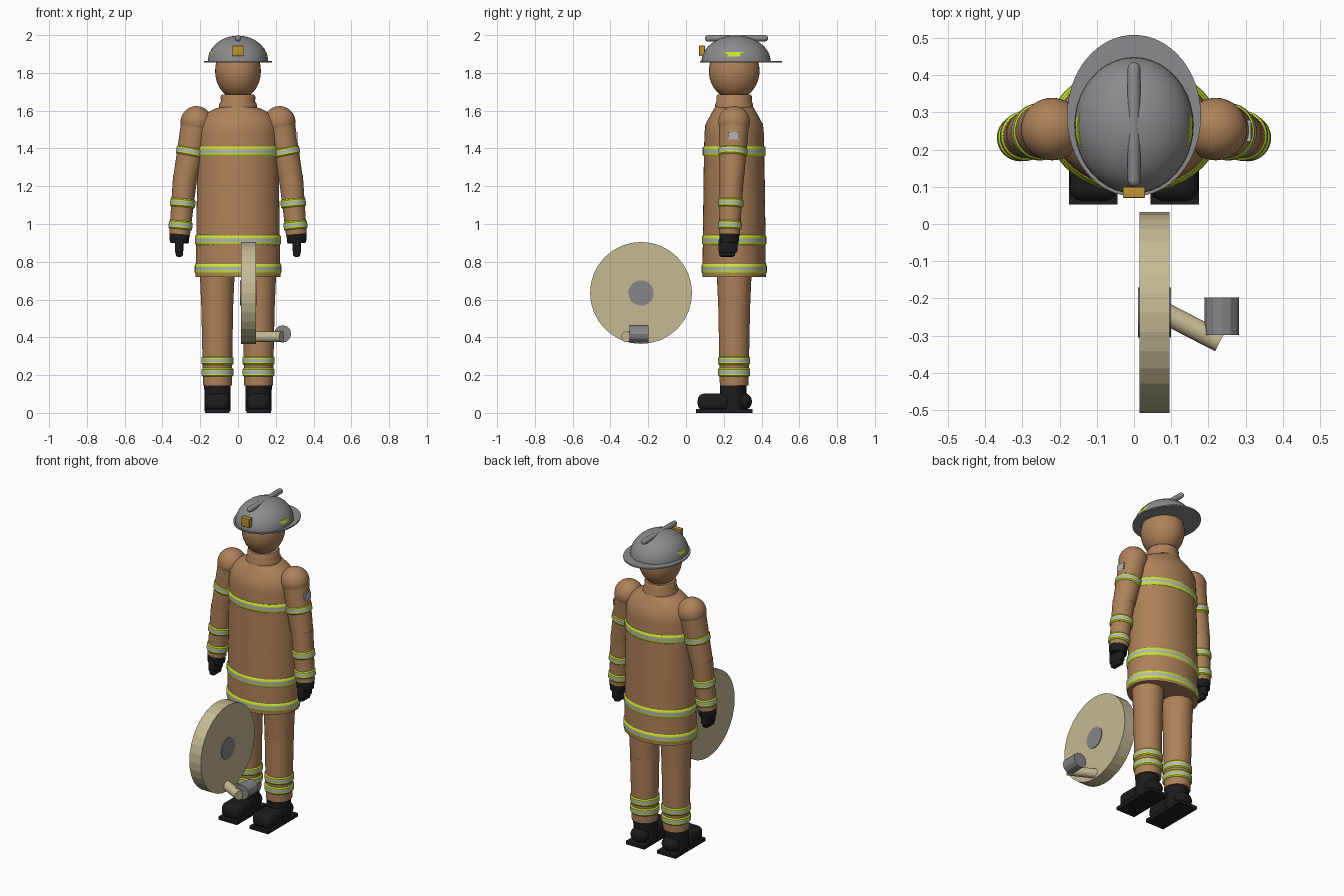
import bpy, bmesh, math
from mathutils import Vector, Matrix

old = bpy.data.objects.get("Cube")
if old:
    bpy.data.objects.remove(old, do_unlink=True)


def material(name, r, g, b):
    m = bpy.data.materials.new(name)
    m.use_nodes = True
    m.diffuse_color = (r, g, b, 1)
    m.node_tree.nodes["Principled BSDF"].inputs["Base Color"].default_value = (r, g, b, 1)
    return m


TAN = material("tan cloth", 0.42, 0.22, 0.10)
LIME = material("lime trim", 0.60, 0.78, 0.03)
SILVER = material("silver tape", 0.45, 0.46, 0.48)
GREY = material("helmet grey", 0.26, 0.26, 0.27)
BLACK = material("black rubber", 0.012, 0.012, 0.013)
GOLD = material("gold badge", 0.52, 0.29, 0.03)
CREAM = material("cream reel", 0.56, 0.49, 0.30)
STEEL = material("steel grip", 0.24, 0.24, 0.25)

CY = 0.255  # depth of the body's centre line


def finish(name, bm, mats, smooth=True):
    bmesh.ops.recalc_face_normals(bm, faces=bm.faces[:])
    me = bpy.data.meshes.new(name)
    bm.to_mesh(me)
    bm.free()
    for m in mats:
        me.materials.append(m)
    ob = bpy.data.objects.new(name, me)
    bpy.context.collection.objects.link(ob)
    bpy.ops.object.select_all(action='DESELECT')
    bpy.context.view_layer.objects.active = ob
    ob.select_set(True)
    if smooth:
        bpy.ops.object.shade_smooth_by_angle(angle=math.radians(40))
    return ob


def loft(name, rings, mats, origin=(0, 0, 0), axis=(0, 0, 1), sides=40, smooth=True, slots=None):
    """Stack elliptical rings (height, rx, ry) along an axis and cap the ends."""
    bm = bmesh.new()
    q = Vector((0, 0, 1)).rotation_difference(Vector(axis))
    o = Vector(origin)
    loops = []
    for h, rx, ry in rings:
        angles = [math.tau * i / sides for i in range(sides)]
        loops.append([bm.verts.new(o + q @ Vector((rx * math.cos(a), ry * math.sin(a), h))) for a in angles])
    for k in range(len(loops) - 1):
        for i in range(sides):
            j = (i + 1) % sides
            f = bm.faces.new((loops[k][i], loops[k][j], loops[k + 1][j], loops[k + 1][i]))
            f.material_index = slots[k] if slots else 0
    bm.faces.new(loops[0])
    bm.faces.new(loops[-1])
    return finish(name, bm, mats, smooth)


def limb(name, a, b, ra, rb, mat, **kw):
    a, b = Vector(a), Vector(b)
    d = b - a
    return loft(name, [(0, ra, ra), (d.length, rb, rb)], [mat], a, d.normalized(), **kw)


def band(name, origin, rx, ry, height, axis=(0, 0, 1)):
    """Lime band with a silver stripe round the middle."""
    h, e = height / 2, 0.006
    rings = [(-h, rx - e, ry - e), (-h * 0.7, rx, ry), (-h * 0.36, rx, ry),
             (h * 0.36, rx, ry), (h * 0.7, rx, ry), (h, rx - e, ry - e)]
    return loft(name, rings, [LIME, SILVER], origin, axis, slots=[0, 0, 1, 0, 0])


def ball(name, centre, size, mat, cut=None):
    bm = bmesh.new()
    bmesh.ops.create_uvsphere(bm, u_segments=40, v_segments=24, radius=1)
    if cut is not None:
        bmesh.ops.bisect_plane(bm, geom=bm.verts[:] + bm.edges[:] + bm.faces[:],
                               plane_co=(0, 0, cut), plane_no=(0, 0, -1), clear_outer=True)
        bmesh.ops.holes_fill(bm, edges=[e for e in bm.edges if e.is_boundary])
    bm.transform(Matrix.Translation(centre) @ Matrix.Diagonal((*size, 1)))
    return finish(name, bm, [mat])


def box(name, centre, size, mat, bevel=0.0):
    bm = bmesh.new()
    bmesh.ops.create_cube(bm, size=1)
    bm.transform(Matrix.Translation(centre) @ Matrix.Diagonal((*size, 1)))
    if bevel:
        bmesh.ops.bevel(bm, geom=bm.edges[:], offset=bevel, segments=4, profile=0.5, affect='EDGES')
    return finish(name, bm, [mat], bevel > 0)


# Helmet: dome, brim, crest, side trim and badge
ball("helmet_dome", (0, 0.265, 1.86), (0.16, 0.183, 0.137), GREY, cut=0)
loft("helmet_brim", [(1.855, 0.18, 0.217), (1.863, 0.18, 0.217)], [GREY], (0, 0.291, 0), sides=64)
loft("helmet_crest", [(0, 0.006, 0.006), (0.006, 0.014, 0.014), (0.015, 0.017, 0.017),
                      (0.318, 0.017, 0.017), (0.327, 0.014, 0.014), (0.333, 0.006, 0.006)],
     [GREY], (0, 0.101, 1.983), (0, 1, 0), sides=16)
loft("helmet_trim", [(1.888, 0.157, 0.157), (1.91, 0.151, 0.151)], [LIME], (0, 0.262, 0))
box("helmet_badge", (0, 0.085, 1.917), (0.06, 0.03, 0.055), GOLD, 0.003)

# Head, collar and coat
ball("head", (0, CY, 1.81), (0.121, 0.134, 0.15), TAN)
loft("collar", [(1.58, 0.095, 0.097), (1.61, 0.102, 0.101), (1.635, 0.099, 0.1),
                (1.65, 0.091, 0.093), (1.675, 0.092, 0.094), (1.685, 0.085, 0.088)], [TAN], (0, CY, 0))
loft("coat", [(0.72, 0.225, 0.168), (1.0, 0.22, 0.165), (1.38, 0.215, 0.16), (1.48, 0.214, 0.157),
              (1.525, 0.208, 0.153), (1.56, 0.192, 0.135), (1.585, 0.168, 0.121),
              (1.605, 0.135, 0.11), (1.62, 0.095, 0.1)], [TAN], (0, CY, 0), sides=56)
for label, z, rx, ry in (("chest", 1.385, 0.221, 0.167), ("waist", 0.915, 0.228, 0.171),
                         ("hem", 0.762, 0.23, 0.173)):
    band(label + "_band", (0, CY, z), rx, ry, 0.052)

for side, s in (("left", 1), ("right", -1)):
    # Arm
    shoulder = Vector((0.22 * s, CY, 1.54))
    elbow = Vector((0.28 * s, 0.242, 1.235))
    wrist = Vector((0.309 * s, 0.23, 0.945))
    ball(side + "_shoulder", shoulder, (0.084, 0.084, 0.084), TAN)
    limb(side + "_upper_arm", shoulder, elbow, 0.08, 0.064, TAN)
    limb(side + "_forearm", elbow + Vector((0, 0, 0.015)), wrist, 0.064, 0.055, TAN)
    ball(side + "_elbow", elbow, (0.062, 0.062, 0.062), TAN)
    for label, a, b, t, r in (("upper_arm", shoulder, elbow, 0.52, 0.077),
                              ("mid_forearm", elbow, wrist, 0.43, 0.067),
                              ("wrist", elbow, wrist, 0.835, 0.063)):
        band(side + "_" + label + "_band", a.lerp(b, t), r, r, 0.045, (b - a).normalized())

    # Glove
    limb(side + "_glove_cuff", wrist + Vector((0, 0, 0.01)), (0.311 * s, 0.228, 0.9), 0.054, 0.05, BLACK)
    box(side + "_glove_palm", (0.312 * s, 0.222, 0.885), (0.045, 0.1, 0.08), BLACK, 0.015)
    box(side + "_glove_fingers", (0.31 * s, 0.218, 0.865), (0.04, 0.085, 0.078), BLACK, 0.014)

    # Leg
    x = 0.11 * s
    limb(side + "_thigh", (x, CY, 0.8), (x, CY, 0.535), 0.095, 0.083, TAN)
    limb(side + "_shin", (x, CY, 0.55), (x * 0.99, CY, 0.145), 0.084, 0.076, TAN)
    for label, z in (("upper", 0.277), ("lower", 0.215)):
        band(side + "_" + label + "_shin_band", (x * 0.99, CY, z), 0.085, 0.085, 0.045)

    # Boot
    x = 0.109 * s
    limb(side + "_boot_shaft", (x, 0.25, 0.01), (x, 0.25, 0.147), 0.068, 0.07, BLACK)
    box(side + "_boot_toe", (x, 0.148, 0.057), (0.128, 0.172, 0.09), BLACK, 0.034)
    ball(side + "_boot_heel", (x, 0.305, 0.06), (0.058, 0.044, 0.045), BLACK)
    box(side + "_boot_sole", (x, 0.203, 0.01), (0.13, 0.3, 0.02), BLACK)

# Sleeve patch on one arm
box("sleeve_patch", (0.306, 0.251, 1.467), (0.016, 0.058, 0.04), SILVER)

# Hose reel: disc, hub, nozzle stem and grip
limb("reel_disc", (0.015, -0.238, 0.635), (0.095, -0.238, 0.635), 0.27, 0.27, CREAM, sides=32, smooth=False)
limb("reel_hub", (0.011, -0.238, 0.635), (0.099, -0.238, 0.635), 0.067, 0.067, STEEL, sides=24)
limb("reel_stem", (0.06, -0.228, 0.403), (0.231, -0.316, 0.403), 0.029, 0.029, CREAM, sides=16)
limb("reel_grip", (0.236, -0.298, 0.418), (0.236, -0.198, 0.418), 0.046, 0.046, STEEL, sides=12, smooth=False)
